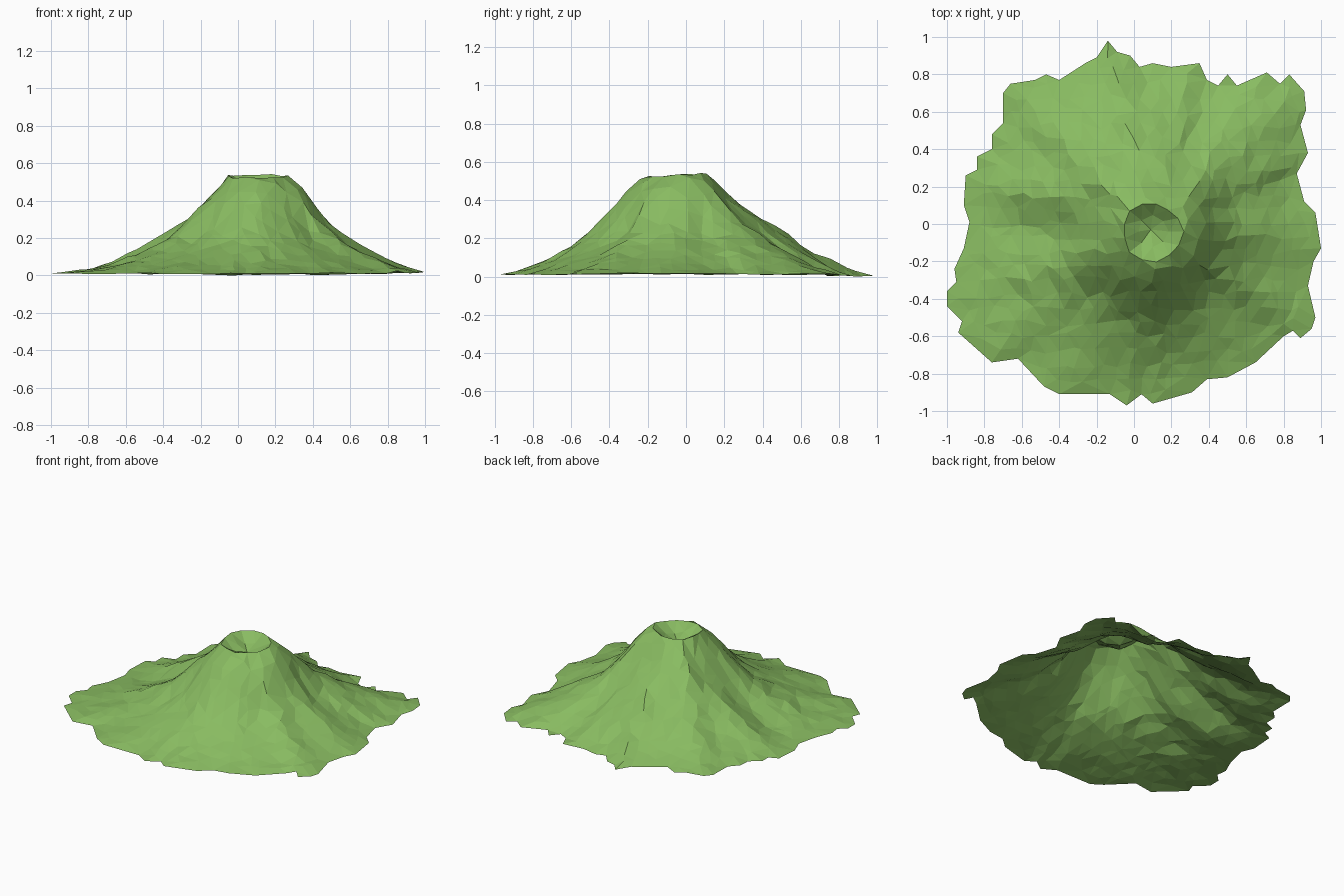
import bpy
import bmesh
import math
import random
from mathutils import Vector, noise
from mathutils.geometry import delaunay_2d_cdt

random.seed(4)

default_cube = bpy.data.objects.get("Cube")
if default_cube:
    bpy.data.objects.remove(default_cube, do_unlink=True)

CENTRE = Vector((0.1, -0.04))
SPACING = 0.075

# Ragged coastline of the mountain foot, counter-clockwise
COAST = [Vector(p) for p in (
    (1, -.13), (.97, .06), (.91, .12), (.87, .27), (.93, .38), (.89, .53),
    (.92, .61), (.91, .71), (.83, .8), (.78, .75), (.71, .81), (.55, .74),
    (.5, .8), (.45, .74), (.39, .77), (.35, .86), (.2, .84), (.1, .86),
    (.03, .84), (-.02, .9), (-.09, .92), (-.14, .98), (-.2, .89), (-.26, .86),
    (-.4, .77), (-.47, .8), (-.53, .77), (-.66, .75), (-.7, .7), (-.7, .54),
    (-.76, .48), (-.76, .4), (-.84, .36), (-.84, .29), (-.9, .26), (-.91, .1),
    (-.88, .01), (-.91, -.13), (-.96, -.24), (-.95, -.31), (-1, -.36),
    (-1, -.44), (-.92, -.52), (-.94, -.58), (-.76, -.74), (-.62, -.72),
    (-.48, -.87), (-.4, -.91), (-.13, -.91), (-.04, -.97), (.04, -.91),
    (.1, -.96), (.31, -.9), (.39, -.83), (.5, -.82), (.65, -.74), (.8, -.6),
    (.85, -.57), (.89, -.61), (.95, -.56), (.97, -.5), (.93, -.33), (.96, -.2))]

# Slope heights from crater rim to foot, for eight compass directions from east
STEPS = (0, .06, .16, .3, .45, .67, .85, 1)
SLOPES = (
    (.54, .525, .45, .3, .205, .12, .06, .03),
    (.54, .51, .42, .28, .2, .11, .05, .02),
    (.55, .5, .42, .345, .27, .15, .06, .01),
    (.54, .5, .41, .31, .22, .12, .05, .02),
    (.535, .48, .385, .25, .155, .065, .035, .02),
    (.535, .49, .39, .23, .15, .08, .04, .02),
    (.53, .52, .45, .33, .21, .11, .05, .02),
    (.53, .52, .44, .26, .17, .1, .05, .02))


def interpolate(xs, ys, x):
    for i in range(len(xs) - 1):
        if x <= xs[i + 1]:
            f = (x - xs[i]) / (xs[i + 1] - xs[i])
            return ys[i] + (ys[i + 1] - ys[i]) * max(0, f)
    return ys[-1]


def polar(p):
    d = p - CENTRE
    return math.atan2(d.y, d.x) % math.tau, d.length


def coast_radius(angle):
    """Distance from the crater centre to the coast along a ray."""
    ray = Vector((math.cos(angle), math.sin(angle)))
    best = 0.7
    for a, b in zip(COAST, COAST[1:] + COAST[:1]):
        u, v = a - CENTRE, b - CENTRE
        cu, cv = ray.cross(u), ray.cross(v)
        if cu * cv <= 0 and cu != cv:
            hit = u.lerp(v, cu / (cu - cv))
            if hit.dot(ray) > 0:
                best = hit.dot(ray)
    return best


def rim_radius(angle):
    return 0.155 + 0.012 * math.sin(3 * angle + 1)


def flank_height(p):
    angle, r = polar(p)
    rim = rim_radius(angle)
    t = min(1, max(0, (r - rim) / (coast_radius(angle) - rim)))
    sector = angle / math.tau * len(SLOPES)
    i = int(sector) % len(SLOPES)
    low = interpolate(STEPS, SLOPES[i], t)
    high = interpolate(STEPS, SLOPES[(i + 1) % len(SLOPES)], t)
    z = low + (high - low) * (sector - int(sector))
    # Gullies, lumps and the long western ridge with its steep south side
    fade = math.sin(math.pi * t)
    z += fade * 0.005 * math.sin(11 * angle + 4 * r)
    z += fade * 0.015 * noise.noise(Vector((p.x * 5, p.y * 5, 1)))
    across = p.y - 0.18
    width = 0.06 if across < 0 else 0.14
    if p.x < 0:
        z += fade * (1 - t) * 0.08 * math.exp(-(across / width) ** 2)
    return z + random.uniform(-0.004, 0.004)


points, heights, edges = [], [], []


def add_point(p, z):
    points.append(Vector(p))
    heights.append(z)


def add_loop(loop):
    """Add a closed loop of points with its edges kept in the mesh."""
    start, count = len(points), len(loop)
    for k, (p, z) in enumerate(loop):
        add_point(p, z)
        edges.append((start + k, start + (k + 1) % count))


def crater_ring(count, scale, z, wobble):
    """Ragged ring that sits slightly higher at the back."""
    ring = []
    for k in range(count):
        a = math.tau * k / count
        r = rim_radius(a) * scale * random.uniform(0.92, 1.08)
        p = CENTRE + r * Vector((math.cos(a), math.sin(a)))
        ring.append((p, z + 0.01 * math.sin(a) + random.uniform(-wobble, wobble)))
    return ring


# Foot, crater rim, crater wall and crater floor
add_loop([(p, max(0, flank_height(p))) for p in COAST])
add_loop(crater_ring(13, 1, 0.54, 0.005))
add_loop(crater_ring(8, 0.55, 0.49, 0.015))
add_point(CENTRE + Vector((-0.01, 0.01)), 0.46)

# Scattered points over the flanks
cells = round(1 / SPACING)
for i in range(-cells, cells + 1):
    for j in range(-cells, cells + 1):
        jitter = Vector((random.uniform(-0.3, 0.3), random.uniform(-0.3, 0.3)))
        p = (Vector((i + 0.5 * (j % 2), j)) + jitter) * SPACING
        angle, r = polar(p)
        if rim_radius(angle) + 0.03 < r < coast_radius(angle) - 0.04:
            add_point(p, flank_height(p))

flat, _, tris, origin, _, _ = delaunay_2d_cdt(points, edges, [], 1, 0.0001)

# Raise the triangulated map into a faceted terrain surface
bm = bmesh.new()
base = min(heights)
verts = [bm.verts.new((p.x, p.y, heights[src[0]] - base if src else 0.02))
         for p, src in zip(flat, origin)]
for tri in tris:
    bm.faces.new([verts[k] for k in tri])
bmesh.ops.delete(bm, geom=[v for v in bm.verts if not v.link_faces],
                 context='VERTS')
for face in bm.faces:
    face.normal_update()
    if face.normal.z < 0:
        face.normal_flip()
mesh = bpy.data.meshes.new("volcano_terrain")
bm.to_mesh(mesh)
bm.free()

grass = bpy.data.materials.new("grass_green")
grass.use_nodes = True
colour = (0.25, 0.5, 0.12, 1)
grass.diffuse_color = colour
grass.node_tree.nodes["Principled BSDF"].inputs["Base Color"].default_value = colour
mesh.materials.append(grass)

volcano = bpy.data.objects.new("volcano_terrain", mesh)
bpy.context.collection.objects.link(volcano)
